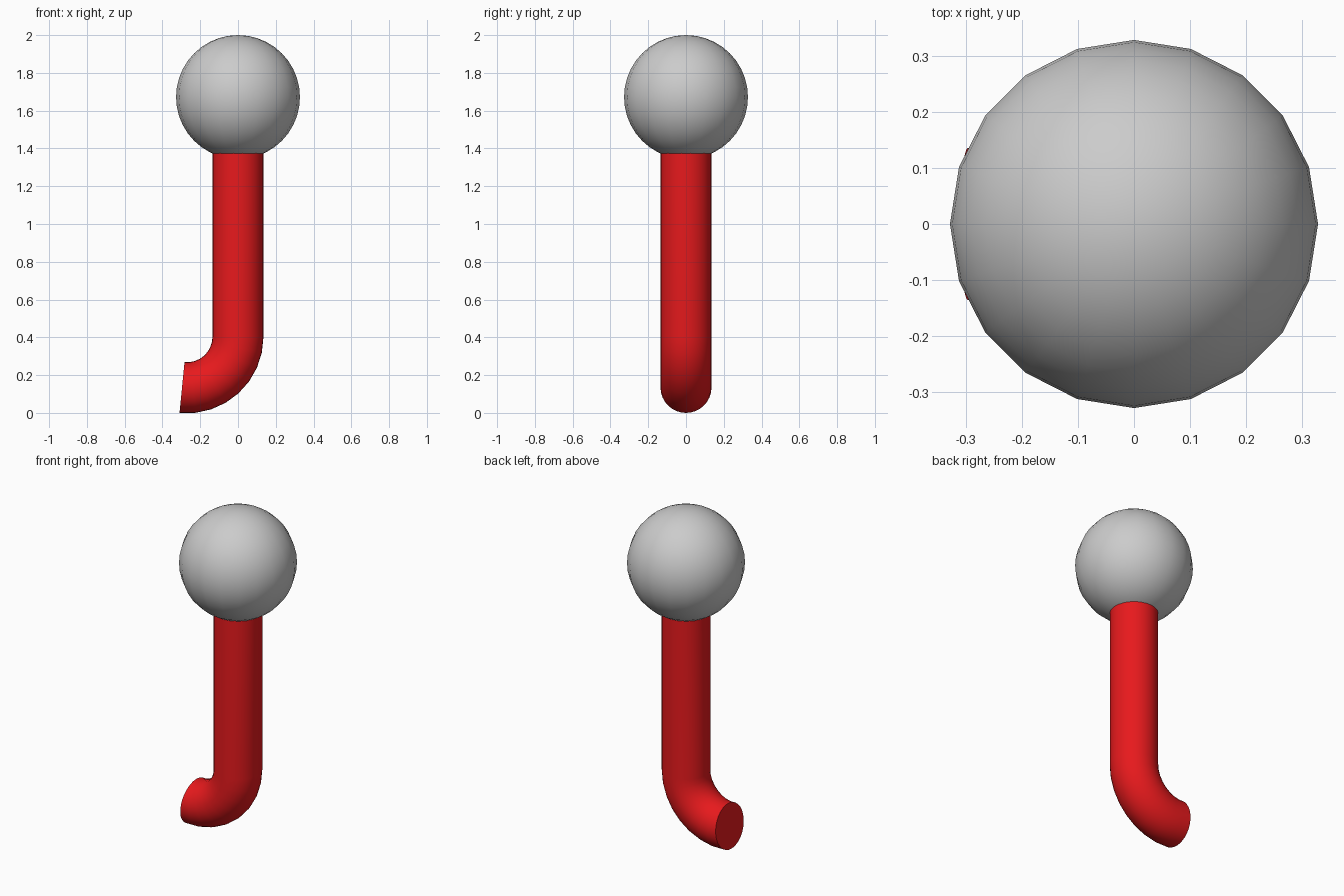
import bpy, bmesh
from math import sin, cos, pi, radians

if "Cube" in bpy.data.objects:
    bpy.data.objects.remove(bpy.data.objects["Cube"])

R = 0.135          # tube radius
BEND = 0.27        # centreline bend radius
BZ = 0.403         # height where the bend starts
SWEEP = radians(95.6)
STEPS, SIDES = 8, 32


def smooth(obj):
    bpy.ops.object.select_all(action='DESELECT')
    obj.select_set(True)
    bpy.context.view_layer.objects.active = obj
    bpy.ops.object.shade_smooth_by_angle(angle=radians(35))


# Ball head
bpy.ops.mesh.primitive_uv_sphere_add(segments=20, ring_count=20, radius=0.328,
                                     location=(0, 0, 1.672))
ball = bpy.context.object
ball.name = "ball_head"
smooth(ball)

# Hooked stem: straight shaft, then a bend towards -x
stations = [(0, 1.40, 0)]
for i in range(STEPS + 1):
    a = SWEEP * i / STEPS
    stations.append((-BEND + BEND * cos(a), BZ - BEND * sin(a), a))

bm = bmesh.new()
rings = []
for cx, cz, a in stations:
    ring = []
    for k in range(SIDES):
        t = 2 * pi * k / SIDES
        r = R * cos(t)
        ring.append(bm.verts.new((cx + r * cos(a), R * sin(t), cz - r * sin(a))))
    rings.append(ring)
for lo, hi in zip(rings, rings[1:]):
    for k in range(SIDES):
        n = (k + 1) % SIDES
        bm.faces.new((lo[k], lo[n], hi[n], hi[k]))
bm.faces.new(rings[0])
bm.faces.new(rings[-1])
bmesh.ops.recalc_face_normals(bm, faces=bm.faces)
mesh = bpy.data.meshes.new("hooked_stem")
bm.to_mesh(mesh)
bm.free()
stem = bpy.data.objects.new("hooked_stem", mesh)
bpy.context.collection.objects.link(stem)

red = bpy.data.materials.new("red")
red.diffuse_color = (0.8, 0.01, 0.012, 1)
red.use_nodes = True
red.node_tree.nodes["Principled BSDF"].inputs["Base Color"].default_value = red.diffuse_color
mesh.materials.append(red)
smooth(stem)
